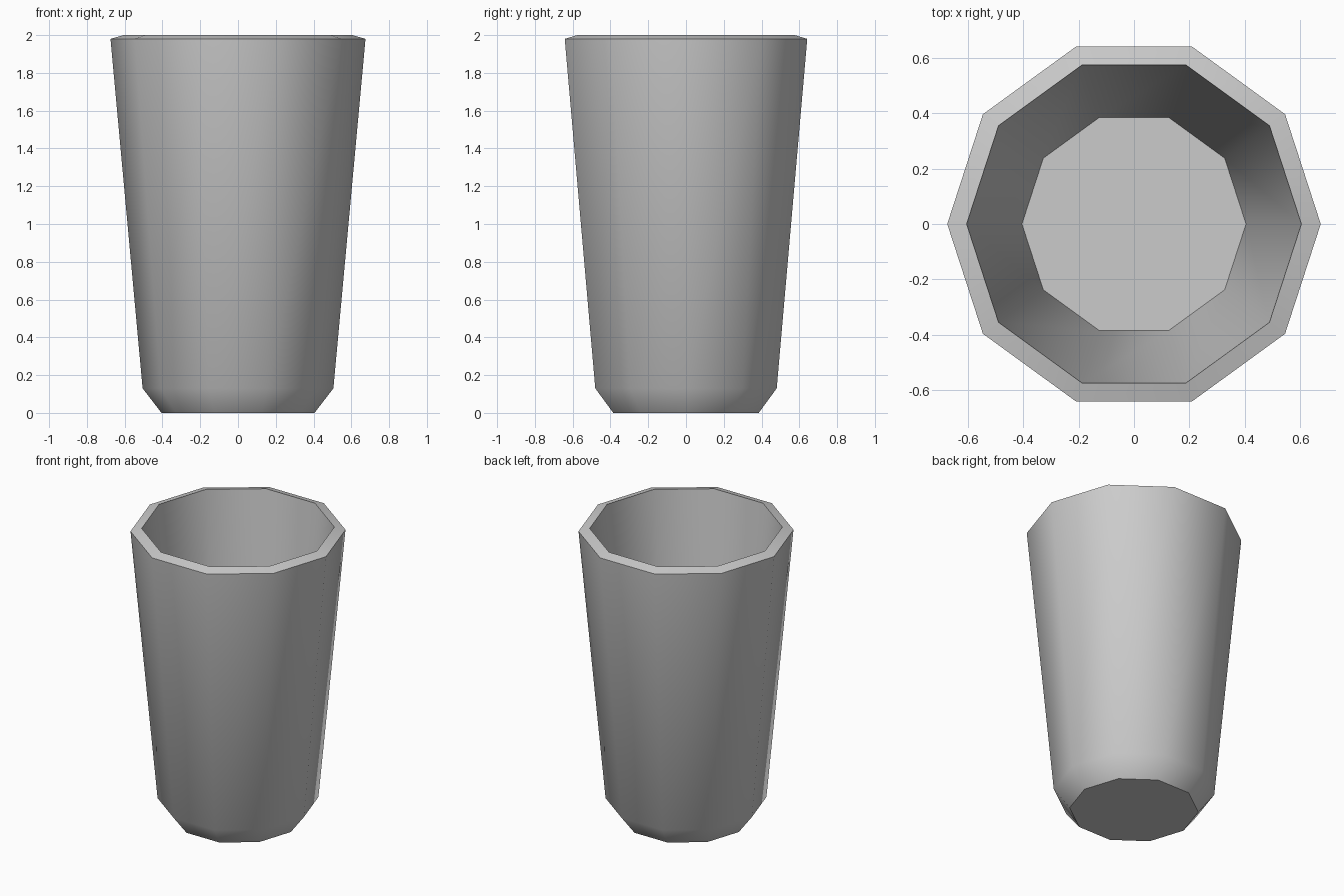
import bpy
import bmesh
import math

SIDES = 10

if "Cube" in bpy.data.objects:
    bpy.data.objects.remove(bpy.data.objects["Cube"], do_unlink=True)

# Single plain grey
grey = bpy.data.materials.new("plain grey")
grey.use_nodes = True
colour = (0.6, 0.6, 0.6, 1)
grey.diffuse_color = colour
grey.node_tree.nodes["Principled BSDF"].inputs["Base Color"].default_value = colour

# Profile (radius, height): base, chamfer, outer lip, inner lip, inside floor
profile = [(0.405, 0), (0.505, 0.13), (0.675, 1.98), (0.605, 2), (0.405, 0.08)]

bm = bmesh.new()


def ring(radius, height):
    angles = [math.tau * i / SIDES for i in range(SIDES)]
    return [bm.verts.new((radius * math.cos(a), radius * math.sin(a), height))
            for a in angles]


# Walls between neighbouring rings
rings = [ring(r, z) for r, z in profile]
for low, high in zip(rings, rings[1:]):
    for i in range(SIDES):
        j = (i + 1) % SIDES
        bm.faces.new((low[i], low[j], high[j], high[i]))

# Underside and inside floor
bm.faces.new(reversed(rings[0]))
bm.faces.new(rings[-1])

mesh = bpy.data.meshes.new("cup")
bm.to_mesh(mesh)
bm.free()
mesh.materials.append(grey)
cup = bpy.data.objects.new("cup", mesh)
bpy.context.collection.objects.link(cup)

# Smooth sides, crisp lip and base
bpy.ops.object.select_all(action="DESELECT")
cup.select_set(True)
bpy.context.view_layer.objects.active = cup
bpy.ops.object.shade_smooth_by_angle(angle=math.radians(45))
